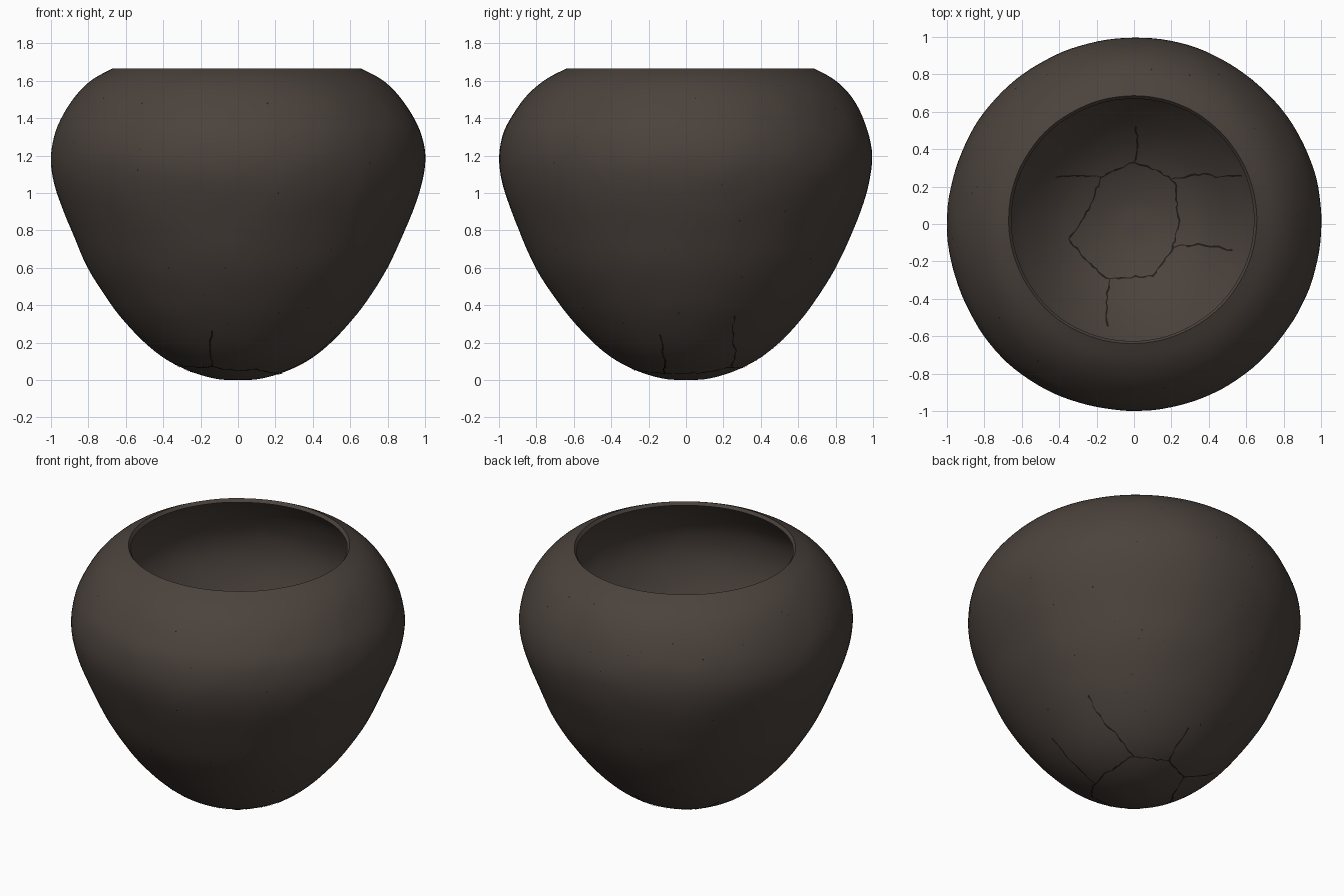
import bpy, bmesh, math, random
from mathutils import Vector, noise

if "Cube" in bpy.data.objects:
    bpy.data.objects.remove(bpy.data.objects["Cube"])

random.seed(4)
SEG = 128
WALL = 0.022

def material(name, rgb):
    m = bpy.data.materials.new(name)
    m.diffuse_color = (*rgb, 1)
    m.use_nodes = True
    m.node_tree.nodes["Principled BSDF"].inputs["Base Color"].default_value = m.diffuse_color
    return m

clay = material("dark_brown_clay", (0.070, 0.055, 0.046))
dark = material("crack_shadow", (0.014, 0.012, 0.010))

# Outer profile (radius, height) from the rounded foot to the cut rim
PROFILE = [(0, 0), (0.1, 0.004), (0.2, 0.027), (0.3, 0.065), (0.4, 0.12), (0.5, 0.20),
           (0.6, 0.305), (0.69, 0.42), (0.805, 0.6), (0.895, 0.8), (0.97, 1.0),
           (1.0, 1.16), (0.985, 1.3), (0.935, 1.42), (0.86, 1.53), (0.77, 1.61), (0.665, 1.665)]

def spline(pts, steps):
    """Smooth curve through the profile points."""
    P = [Vector(p) for p in pts]
    out = []
    for i in range(len(P) - 1):
        a, b, c, d = P[max(i - 1, 0)], P[i], P[i + 1], P[min(i + 2, len(P) - 1)]
        for k in range(steps):
            t = k / steps
            out.append(0.5 * (2 * b + (c - a) * t + (2 * a - 5 * b + 4 * c - d) * t * t
                              + (3 * b - a - 3 * c + d) * t ** 3))
    return out + [P[-1]]

outer = spline(PROFILE, 4)
# Inner profile: the outer one moved in along its normals
inner = []
for i, p in enumerate(outer):
    t = (outer[min(i + 1, len(outer) - 1)] - outer[max(i - 1, 0)]).normalized()
    inner.append(Vector((max(p.x - t.y * WALL, 0), p.y + t.x * WALL)))
inner[0].x = 0
inner[-1] = Vector((0.65, 1.645))

def shape(x, y, z):
    """Hand-made unevenness, and a mouth slightly off centre."""
    v = Vector((x, y, z))
    r = math.hypot(x, y)
    d = (noise.noise(v * 2.2) * 0.008 + noise.noise(v * 7) * 0.0025) * min(r * 2, 1) - 0.003
    k = 1 + d
    top = max(0, (z - 1.35) / 0.3)
    return Vector((x * k - 0.008 * top, y * k + 0.022 * top, z))

def finish(name, bm, mat, smooth=True):
    bmesh.ops.recalc_face_normals(bm, faces=bm.faces)
    me = bpy.data.meshes.new(name)
    bm.to_mesh(me)
    bm.free()
    me.materials.append(mat)
    ob = bpy.data.objects.new(name, me)
    bpy.context.collection.objects.link(ob)
    if smooth:
        bpy.context.view_layer.objects.active = ob
        ob.select_set(True)
        bpy.ops.object.shade_smooth_by_angle(angle=math.radians(45))
        ob.select_set(False)
    return ob

# Bowl: outside, rim and inside in one closed skin
bm = bmesh.new()
rings = []
for p in outer + inner[::-1]:
    if p.x < 1e-5:
        rings.append([bm.verts.new((0, 0, p.y))])
        continue
    ring = []
    for s in range(SEG):
        a = 2 * math.pi * s / SEG
        ring.append(bm.verts.new(shape(p.x * math.cos(a), p.x * math.sin(a), p.y)))
    rings.append(ring)
for A, B in zip(rings, rings[1:]):
    for s in range(SEG):
        n = (s + 1) % SEG
        if len(A) == 1:
            bm.faces.new((A[0], B[n], B[s]))
        elif len(B) == 1:
            bm.faces.new((A[s], A[n], B[0]))
        else:
            bm.faces.new((A[s], A[n], B[n], B[s]))
finish("bowl", bm, clay)

# Cracks round the base, as seen from above
PATHS = [
    [(-.18, .25), (-.1, .29), (0, .33), (.14, .28), (.22, .22), (.24, 0), (.2, -.15), (.1, -.28),
     (-.15, -.29), (-.25, -.2), (-.35, -.08), (-.24, .08), (-.18, .25)],
    [(-.18, .25), (-.28, .26), (-.42, .25)],
    [(.2, .24), (.37, .27), (.44, .25), (.58, .26)],
    [(.2, -.12), (.36, -.11), (.53, -.14)],
    [(-.13, -.29), (-.15, -.42), (-.14, -.55)],
    [(0, .33), (.02, .42), (.01, .52)],
]

def height(r, prof):
    for a, b in zip(prof, prof[1:]):
        if a.x <= r <= b.x and b.x > a.x:
            return a.y + (b.y - a.y) * (r - a.x) / (b.x - a.x)
    return prof[0].y

def crack_strip(bm, path, prof, lift):
    pts = []
    for a, b in zip(path, path[1:]):
        a, b = Vector(a), Vector(b)
        n = max(2, int((b - a).length / 0.022))
        for k in range(n):
            j = 0.006 if k else 0
            pts.append(a.lerp(b, k / n) + Vector((random.uniform(-j, j), random.uniform(-j, j))))
    pts.append(Vector(path[-1]))
    prev = None
    for i, p in enumerate(pts):
        t = (pts[min(i + 1, len(pts) - 1)] - pts[max(i - 1, 0)]).normalized()
        side = Vector((-t.y, t.x)) * random.uniform(0.002, 0.006)
        pair = []
        for q in (p - side, p + side):
            v = shape(q.x, q.y, height(q.length, prof))
            v.z += lift
            pair.append(bm.verts.new(v))
        if prev:
            bm.faces.new((prev[0], prev[1], pair[1], pair[0]))
        prev = pair

for name, prof, lift in (("inner_cracks", inner, 0.004), ("outer_cracks", outer, -0.004)):
    bm = bmesh.new()
    for path in PATHS:
        crack_strip(bm, path, prof, lift)
    finish(name, bm, dark, False)

# Small dark pits scattered over the outer wall
bm = bmesh.new()
for _ in range(70):
    i = random.randrange(22, len(outer) - 5)
    a = random.uniform(0, 2 * math.pi)
    p = outer[i]
    t = (outer[i + 1] - outer[i - 1]).normalized()
    n = Vector((t.y * math.cos(a), t.y * math.sin(a), -t.x))
    c = shape(p.x * math.cos(a), p.x * math.sin(a), p.y) + n * 0.0015
    u = n.orthogonal().normalized()
    w = n.cross(u)
    r, ph = random.uniform(0.003, 0.008), random.uniform(0, 6)
    bm.faces.new([bm.verts.new(c + u * r * math.cos(ph + k * 1.257) + w * r * 0.6 * math.sin(ph + k * 1.257))
                  for k in range(5)])
finish("surface_pits", bm, dark, False)
